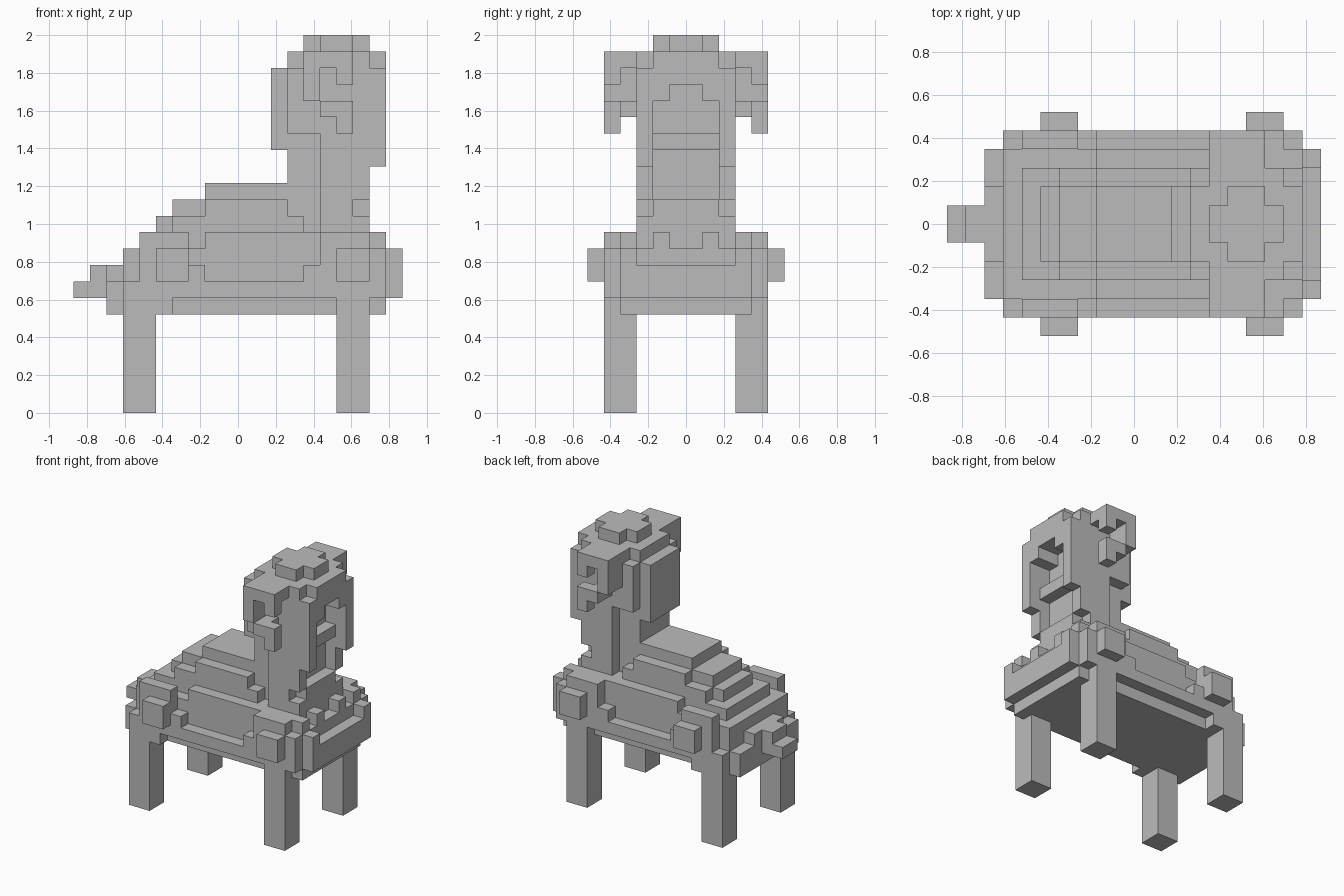
import bpy, bmesh
from mathutils import Vector

UNIT = 2 / 23  # edge of one block

cube = bpy.data.objects.get("Cube")
if cube:
    bpy.data.objects.remove(cube, do_unlink=True)

grey = bpy.data.materials.new("plain_grey")
grey.use_nodes = True
grey.diffuse_color = (0.5, 0.5, 0.5, 1)
grey.node_tree.nodes["Principled BSDF"].inputs["Base Color"].default_value = (0.5, 0.5, 0.5, 1)


def fill(boxes):
    """Blocks inside the boxes (x, |y| and z ranges), mirrored across y."""
    cells = set()
    for x0, x1, y0, y1, z0, z1 in boxes:
        for x in range(x0, x1):
            for y in range(y0, y1):
                for z in range(z0, z1):
                    cells.update({(x, y, z), (x, -y - 1, z)})
    return cells


def part(name, boxes, cuts=()):
    """Build one part as the outer skin of its blocks."""
    cells = fill(boxes) - fill(cuts)
    bm = bmesh.new()
    verts = {}

    def vert(p):
        key = tuple(round(c) for c in p)
        if key not in verts:
            verts[key] = bm.verts.new(Vector(key) * UNIT)
        return verts[key]

    for cell in sorted(cells):
        for axis in range(3):
            u, v, n = Vector(), Vector(), Vector()
            n[axis], u[(axis + 1) % 3], v[(axis + 2) % 3] = 1, 1, 1
            for side in (0, 1):
                step = n if side else -n
                neighbour = tuple(round(c) for c in Vector(cell) + step)
                if neighbour in cells:
                    continue
                base = Vector(cell) + n * side
                ring = [base, base + u, base + u + v, base + v]
                if not side:
                    ring.reverse()
                bm.faces.new([vert(p) for p in ring])
    bmesh.ops.dissolve_limit(bm, angle_limit=0.01, verts=bm.verts[:], edges=bm.edges[:])
    mesh = bpy.data.meshes.new(name)
    bm.to_mesh(mesh)
    bm.free()
    mesh.materials.append(grey)
    obj = bpy.data.objects.new(name, mesh)
    bpy.context.collection.objects.link(obj)
    return obj


# Four legs, as a rear and a front pair
part("rear_legs", [(-7, -5, 3, 5, 0, 6)])
part("front_legs", [(6, 8, 3, 5, 0, 6)])

# Belly with hips, open sides and a raised rim at the shoulders and chest
part("body", [
    (-8, 9, 0, 4, 6, 8),
    (-7, -4, 4, 5, 6, 7),
    (6, 8, 4, 5, 6, 7),
    (-7, 9, 0, 5, 7, 8),
    (-8, 9, 0, 2, 8, 9),
    (-7, 9, 0, 4, 8, 10),
    (-6, -3, 4, 5, 8, 11),
    (-3, -2, 4, 5, 8, 9),
    (4, 5, 4, 5, 8, 9),
    (5, 9, 4, 5, 8, 10),
    (5, 8, 3, 5, 10, 11),
    (8, 9, 3, 4, 10, 11),
    (8, 9, 1, 2, 10, 11),
    (-6, 8, 0, 3, 10, 11),
    (-2, 5, 3, 4, 10, 11),
])

# Breast plate with a dip in the middle
part("chest_plate", [(9, 10, 0, 4, 7, 10)], [(9, 10, 0, 3, 9, 10)])

# Stepped back
part("back", [
    (-5, 5, 0, 2, 11, 12),
    (-4, 5, 0, 2, 12, 13),
    (-2, 5, 0, 2, 13, 14),
    (-4, 4, 2, 3, 11, 12),
    (-2, 3, 2, 3, 12, 13),
])

part("tail", [(-10, -8, 0, 1, 7, 8), (-9, -8, 0, 1, 8, 9)])

# Side knobs at hips and shoulders
part("hip_knobs", [(-5, -3, 5, 6, 8, 10)])
part("shoulder_knobs", [(6, 8, 5, 6, 8, 10)])

# Neck with small corner notches
part("neck", [
    (5, 8, 0, 3, 11, 17),
    (3, 5, 0, 2, 14, 17),
], [(7, 8, 2, 3, 12, 13), (7, 8, 0, 2, 13, 16)])

# Head, with the face set back between hanging locks
part("head", [
    (3, 8, 0, 3, 17, 22),
    (8, 9, 2, 3, 15, 21),
    (8, 9, 0, 2, 19, 22),
], [
    (7, 9, 0, 2, 17, 19),
    (7, 9, 0, 1, 19, 20),
    (3, 4, 2, 3, 21, 22),
])
part("back_hair", [(2, 3, 0, 2, 16, 21)])
part("crown", [(4, 8, 0, 1, 22, 23), (5, 7, 0, 2, 22, 23)])

# Curled horns on both sides of the head
part("horns", [
    (5, 7, 3, 5, 21, 22),
    (6, 7, 4, 5, 20, 21),
    (4, 5, 3, 5, 19, 22),
    (5, 6, 3, 5, 18, 19),
    (6, 7, 4, 5, 17, 19),
])
